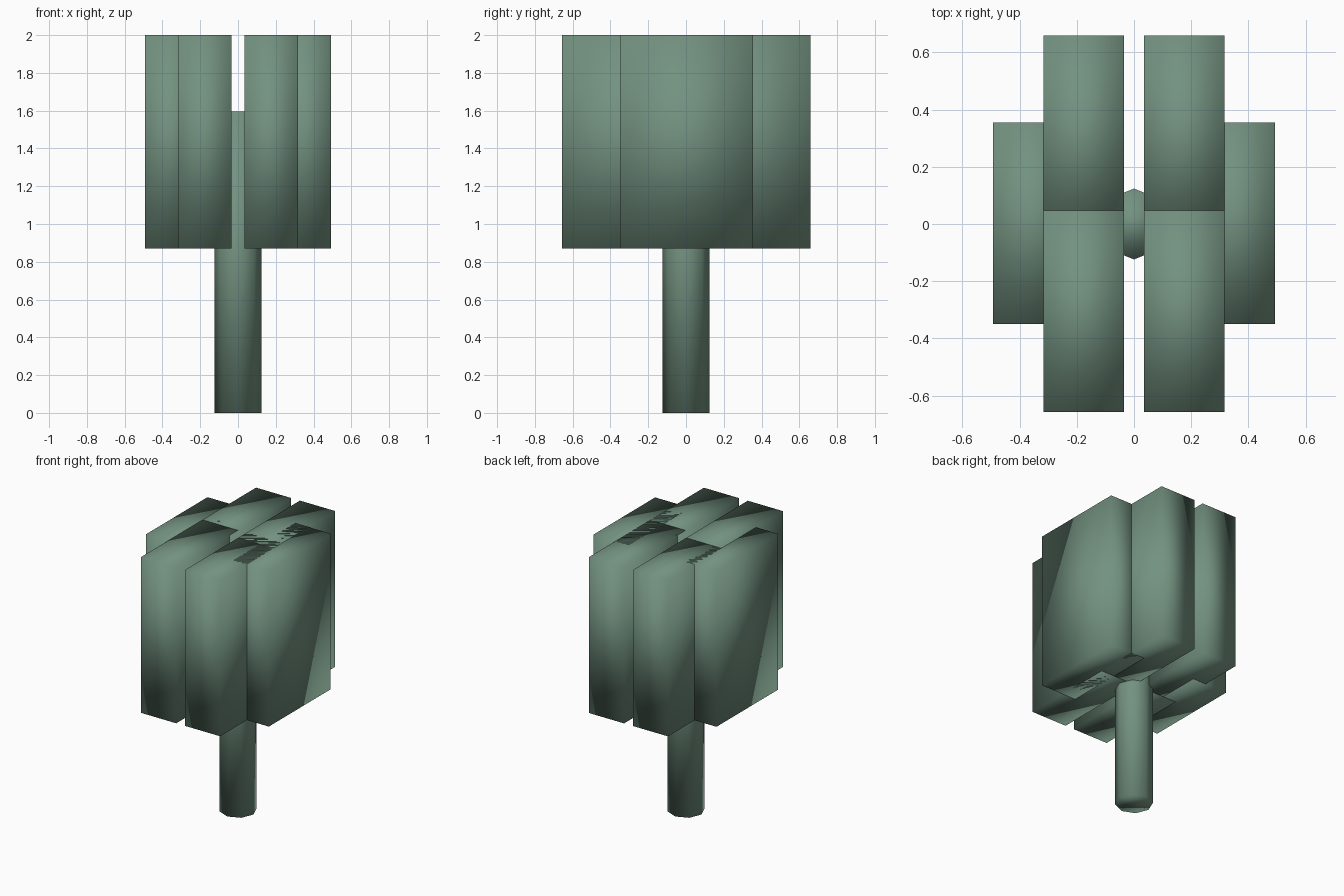
import bpy

cube = bpy.data.objects.get("Cube")
if cube:
    bpy.data.objects.remove(cube, do_unlink=True)

# Single muted green for the whole tree
green = bpy.data.materials.new("muted_green")
green.use_nodes = True
COLOUR = (0.17, 0.285, 0.215, 1)
green.diffuse_color = COLOUR
green.node_tree.nodes["Principled BSDF"].inputs["Base Color"].default_value = COLOUR


def finish(name):
    obj = bpy.context.object
    obj.name = name
    obj.data.materials.append(green)
    bpy.ops.object.transform_apply(location=False, rotation=True, scale=True)
    bpy.ops.object.shade_smooth()
    return obj


# Eight-sided trunk, reaching up between the blocks
TRUNK_TOP = 1.595
bpy.ops.mesh.primitive_cylinder_add(vertices=8, radius=0.124, depth=TRUNK_TOP,
                                    location=(0, 0, TRUNK_TOP / 2))
finish("trunk")

# Six identical foliage blocks: front, back and outer pairs
BLOCK = (0.282, 0.705, 1.13)
for row, x, y in (("front", 0.176, -0.305), ("back", 0.176, 0.307), ("outer", 0.352, 0.002)):
    for side, sign in (("left", 1), ("right", -1)):
        bpy.ops.mesh.primitive_cube_add(size=1, location=(sign * x, y, 2 - BLOCK[2] / 2))
        bpy.context.object.scale = BLOCK
        finish(f"{row}_foliage_{side}")
